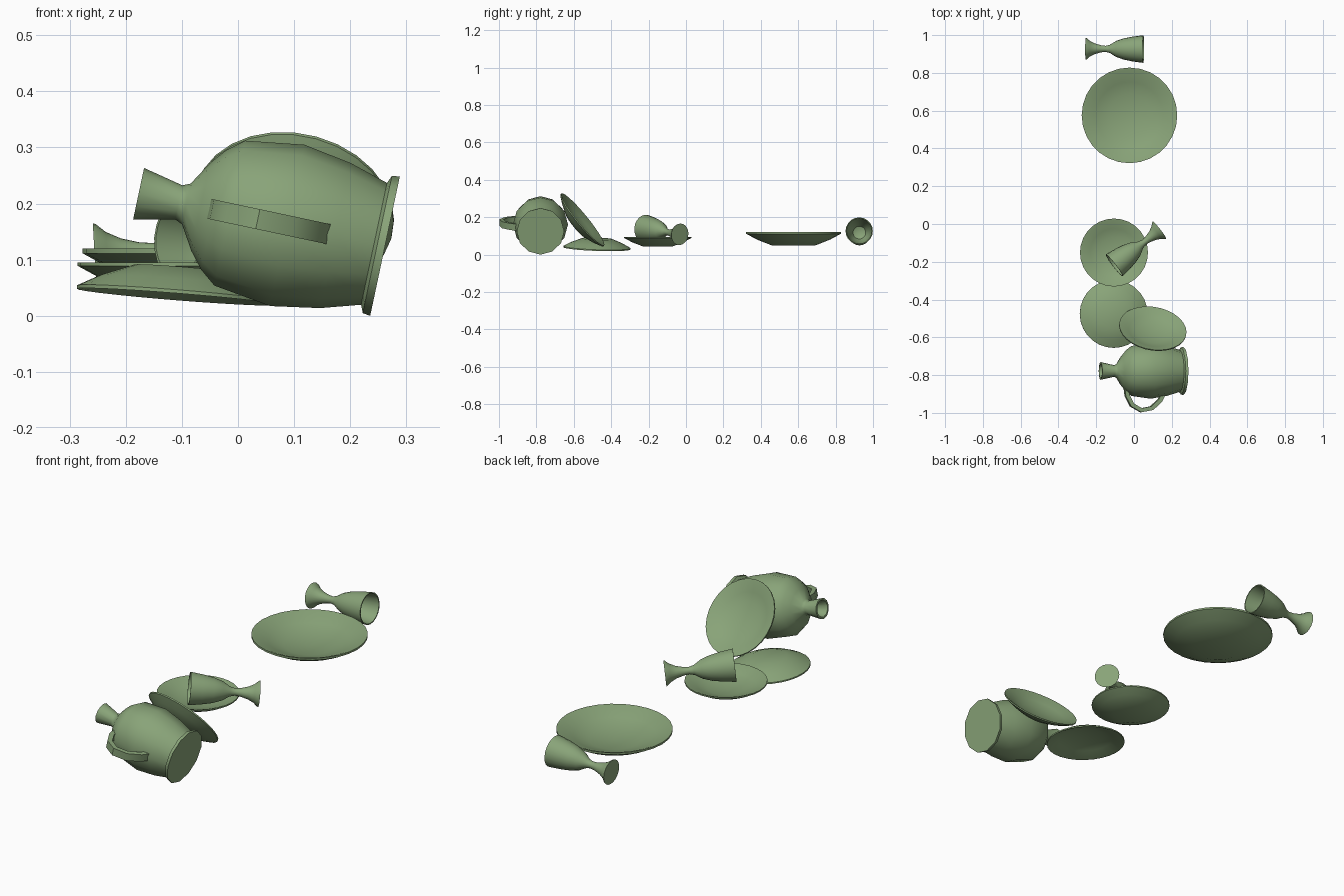
import bpy, bmesh, math
from mathutils import Vector, Matrix

cube = bpy.data.objects.get("Cube")
if cube:
    bpy.data.objects.remove(cube)

glaze = bpy.data.materials.new("sage_green")
glaze.use_nodes = True
colour = (0.25, 0.37, 0.19, 1)
glaze.diffuse_color = colour
glaze.node_tree.nodes["Principled BSDF"].inputs["Base Color"].default_value = colour


def frame(origin, axis, side=(1, 0, 0)):
    """Placement whose local z is the axis and local x leans to the side."""
    z = Vector(axis).normalized()
    x = Vector(side)
    x = (x - z * x.dot(z)).normalized()
    rot = Matrix((x, z.cross(x), z)).transposed().to_4x4()
    return Matrix.Translation(origin) @ rot


def finish(name, bm, place, angle=35):
    bmesh.ops.recalc_face_normals(bm, faces=bm.faces)
    mesh = bpy.data.meshes.new(name)
    bm.to_mesh(mesh)
    bm.free()
    mesh.materials.append(glaze)
    obj = bpy.data.objects.new(name, mesh)
    bpy.context.collection.objects.link(obj)
    obj.matrix_world = place
    bpy.ops.object.select_all(action='DESELECT')
    obj.select_set(True)
    bpy.context.view_layer.objects.active = obj
    bpy.ops.object.shade_smooth_by_angle(angle=math.radians(angle))
    return obj


def lathe(name, profile, sides, place, scale=1, angle=35):
    """Turn a (radius, height) profile about local z."""
    bm = bmesh.new()
    verts = [bm.verts.new((r * scale, 0, h * scale)) for r, h in profile]
    edges = [bm.edges.new(pair) for pair in zip(verts, verts[1:])]
    bmesh.ops.spin(bm, geom=verts + edges, cent=(0, 0, 0), axis=(0, 0, 1),
                   angle=math.tau, steps=sides, use_duplicate=False)
    bmesh.ops.remove_doubles(bm, verts=bm.verts, dist=0.0005)
    return finish(name, bm, place, angle)


def strap(name, path, width, thick, place):
    """Flat band following a path in the local x-z plane."""
    pts = [Vector((r, 0, t)) for r, t in path]
    bm = bmesh.new()
    rings = []
    for i, p in enumerate(pts):
        along = (pts[min(i + 1, len(pts) - 1)] - pts[max(i - 1, 0)]).normalized()
        out = along.cross(Vector((0, 1, 0))) * thick / 2
        edge = Vector((0, width / 2, 0))
        rings.append([bm.verts.new(p + o + e) for o, e in
                      ((out, edge), (out, -edge), (-out, -edge), (-out, edge))])
    for a, b in zip(rings, rings[1:]):
        for k in range(4):
            n = (k + 1) % 4
            bm.faces.new((a[k], a[n], b[n], b[k]))
    bm.faces.new(rings[0])
    bm.faces.new(rings[-1])
    return finish(name, bm, place)


# Jug lying on its side, with a flanged foot and a hollow flared neck
jug_place = frame((0.262, -0.778, 0.124), (-0.978, 0, 0.208), (0, -1, 0))
jug_profile = [(0, 0), (0.127, 0), (0.125, 0.014), (0.111, 0.02),
               (0.132, 0.09), (0.147, 0.178), (0.132, 0.283), (0.109, 0.312),
               (0.08, 0.336), (0.037, 0.362), (0.031, 0.376), (0.047, 0.449),
               (0.038, 0.449), (0.023, 0.376), (0.023, 0.34), (0, 0.335)]
lathe("jug_body", jug_profile, 12, jug_place, angle=40)
handle_path = [(0.09, 0.31), (0.13, 0.305), (0.18, 0.279), (0.208, 0.23),
               (0.197, 0.172), (0.155, 0.127), (0.115, 0.108)]
strap("jug_handle", handle_path, 0.036, 0.022, jug_place)

# Plates: one large, three small (flat, upturned and leaning on the jug)
plate_profile = [(0, 0), (0.45, 0), (0.78, 0.13), (1, 0.25), (1, 0.285),
                 (0.95, 0.275), (0.7, 0.17), (0.45, 0.09), (0, 0.06)]
lean = Vector((0.145, 0.765, 0.625)).normalized()
turned = Vector((0.08, 0.035, 1)).normalized()
small = 0.18
plates = [
    ("large_plate", (-0.024, 0.575, 0.048), (0, 0, 1), 0.253),
    ("flat_plate", (-0.106, -0.151, 0.044), (0, 0, 1), small),
    ("upturned_plate", Vector((-0.108, -0.476, 0.033)) + turned * 0.052, -turned, small),
    ("leaning_plate", Vector((0.10, -0.552, 0.187)) - lean * 0.051, lean, small),
]
for name, origin, axis, radius in plates:
    lathe(name, plate_profile, 28, frame(origin, axis), radius)

# Goblets tipped over, each with a flared foot and an open bowl
goblet_profile = [(0, 0), (0.058, 0), (0.056, 0.005), (0.041, 0.022),
                  (0.028, 0.048), (0.019, 0.08), (0.016, 0.105), (0.022, 0.128),
                  (0.042, 0.16), (0.056, 0.2), (0.066, 0.25), (0.073, 0.305),
                  (0.068, 0.305), (0.061, 0.25), (0.05, 0.2), (0.034, 0.165),
                  (0, 0.15)]
goblets = [
    ("back_goblet", (-0.255, 0.928, 0.107), (0.305, -0.002, 0.019)),
    ("front_goblet", (0.135, -0.033, 0.108), (-0.237, -0.184, 0.032)),
]
for name, origin, axis in goblets:
    lathe(name, goblet_profile, 20, frame(origin, axis, (0, 0, 1)))
